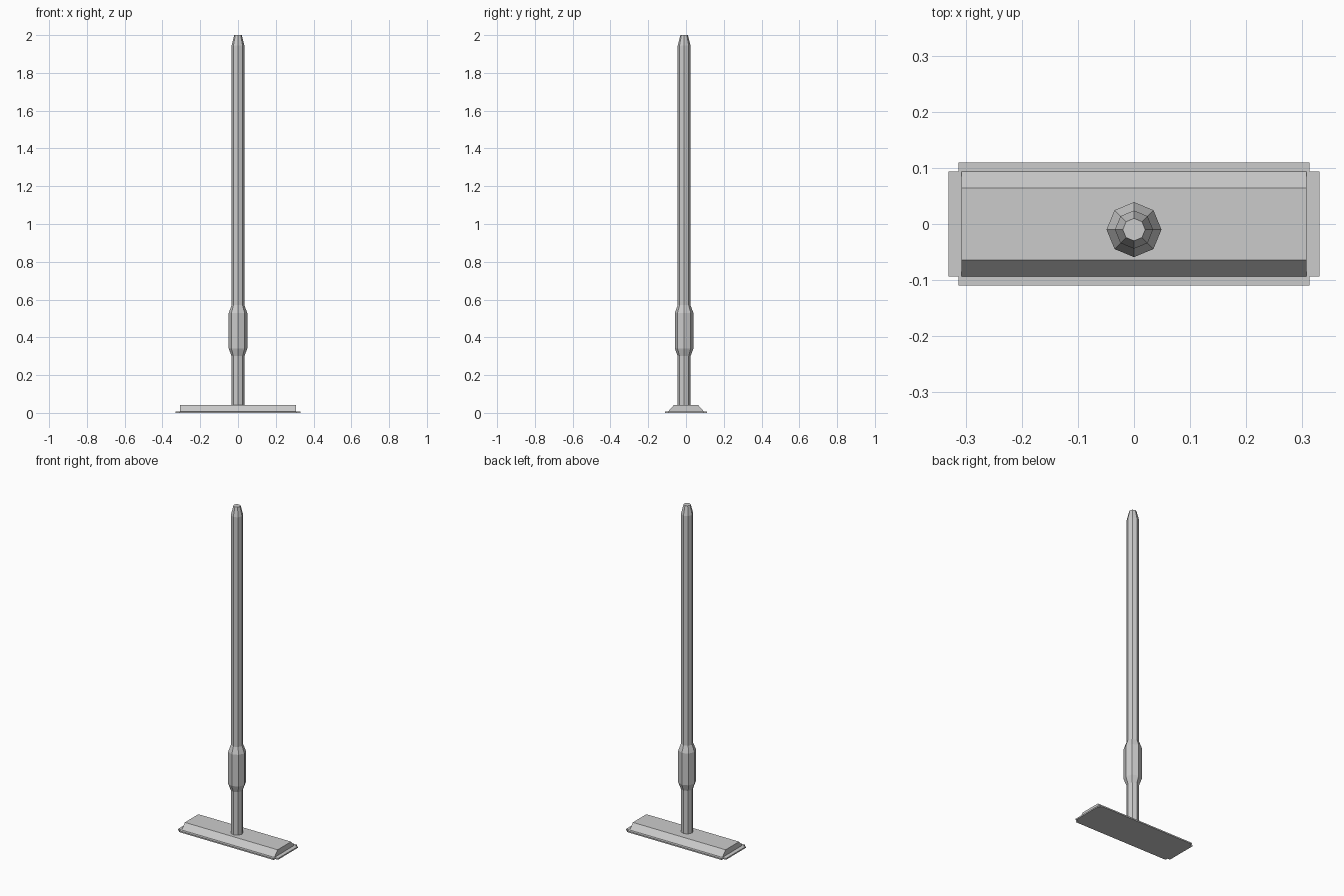
import bpy, bmesh, math

cube = bpy.data.objects.get("Cube")
if cube:
    bpy.data.objects.remove(cube, do_unlink=True)

grey = bpy.data.materials.new("plain_grey")
grey.use_nodes = True
colour = (0.6, 0.6, 0.6, 1)
grey.diffuse_color = colour
grey.node_tree.nodes["Principled BSDF"].inputs["Base Color"].default_value = colour


def loft(name, rings):
    """Join equal-sized rings of points into a closed, flat-shaded solid."""
    bm = bmesh.new()
    loops = [[bm.verts.new(p) for p in ring] for ring in rings]
    n = len(loops[0])
    for low, high in zip(loops, loops[1:]):
        for i in range(n):
            j = (i + 1) % n
            bm.faces.new((low[i], low[j], high[j], high[i]))
    bm.faces.new(loops[0][::-1])
    bm.faces.new(loops[-1])
    bmesh.ops.recalc_face_normals(bm, faces=bm.faces)
    mesh = bpy.data.meshes.new(name)
    bm.to_mesh(mesh)
    bm.free()
    mesh.materials.append(grey)
    obj = bpy.data.objects.new(name, mesh)
    bpy.context.collection.objects.link(obj)
    return obj


def octagon(r, z):
    return [(r * math.cos(i * math.pi / 4), r * math.sin(i * math.pi / 4) - 0.01, z)
            for i in range(8)]


def rect(x, y, z):
    return [(-x, -y, z), (x, -y, z), (x, y, z), (-x, y, z)]


def cross(x, y, nx, ny, z):
    """Rectangle outline with a small notch at every corner."""
    quarter = [(x, ny), (nx, ny), (nx, y)]
    pts = quarter + [(-a, b) for a, b in quarter[::-1]]
    pts += [(-a, -b) for a, b in quarter] + [(a, -b) for a, b in quarter[::-1]]
    return [(a, b, z) for a, b in pts]


# Pole with swollen grip and tapered tip
loft("handle", [octagon(r, z) for r, z in (
    (0.034, 0.03), (0.034, 0.3), (0.049, 0.34), (0.049, 0.53),
    (0.034, 0.57), (0.034, 1.945), (0.02, 2.0))])

# Head block with sloping long sides
loft("head", [rect(0.307, 0.094, 0.008), rect(0.307, 0.064, 0.042)])

# Thin pad below, notched at the corners
loft("pad", [cross(0.331, 0.11, 0.313, 0.094, z) for z in (0, 0.008)])
